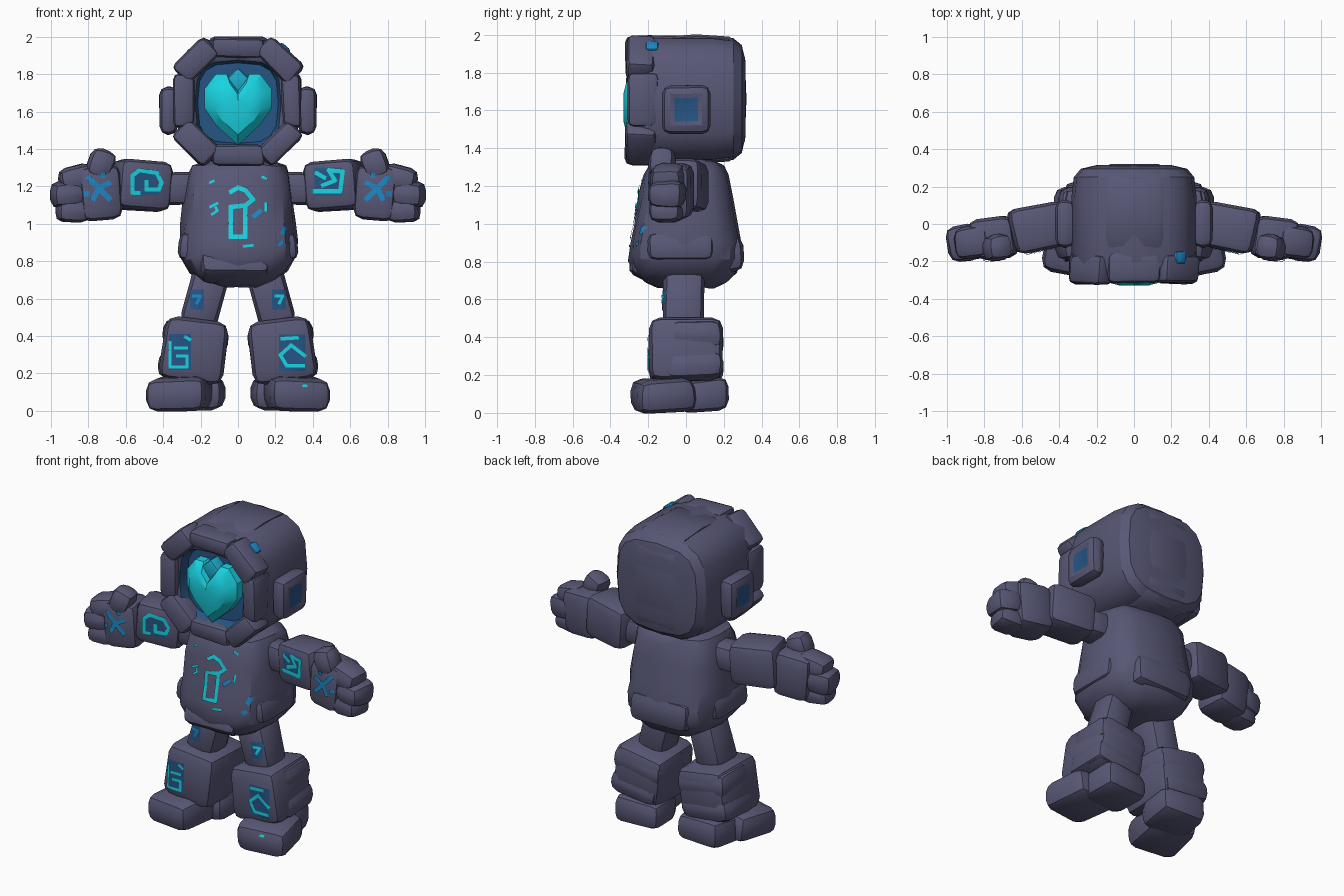
import bpy, bmesh, math, random
from mathutils import Vector, Matrix, Euler
from mathutils.bvhtree import BVHTree

random.seed(4)
cube = bpy.data.objects.get("Cube")
if cube:
    bpy.data.objects.remove(cube, do_unlink=True)


def material(name, rgb):
    mat = bpy.data.materials.new(name)
    mat.use_nodes = True
    color = (*rgb, 1.0)
    mat.diffuse_color = color
    shader = mat.node_tree.nodes["Principled BSDF"]
    shader.inputs["Base Color"].default_value = color
    shader.inputs["Roughness"].default_value = 0.8
    return mat


STONE = material("slate stone", (0.097, 0.096, 0.18))
CYAN = material("glowing cyan", (0.01, 0.65, 0.76))
SKY = material("sky blue", (0.012, 0.42, 0.62))
BLUE = material("bright blue", (0.012, 0.24, 0.55))
DEEP = material("deep blue", (0.02, 0.09, 0.23))

made, surfaces = [], []


def finish(name, bm, mats, solid=True):
    """Turn a bmesh into an object and remember solid parts for projecting."""
    if solid:
        bmesh.ops.recalc_face_normals(bm, faces=bm.faces[:])
        surfaces.append(BVHTree.FromBMesh(bm))
    mesh = bpy.data.meshes.new(name)
    bm.to_mesh(mesh)
    bm.free()
    for mat in mats:
        mesh.materials.append(mat)
    obj = bpy.data.objects.new(name, mesh)
    bpy.context.scene.collection.objects.link(obj)
    made.append(obj)


def chip(rough):
    return Vector([random.uniform(-rough, rough) for _ in range(3)])


def block_mesh(center, size, turn=(0, 0, 0), bevel=0.045, rough=0.01):
    """Chipped stone block with softened edges."""
    bm = bmesh.new()
    bmesh.ops.create_cube(bm, size=1)
    place = Matrix.Translation(center) @ Euler([math.radians(a) for a in turn]).to_matrix().to_4x4()
    for v in bm.verts:
        corner = Vector([c * s for c, s in zip(v.co, size)])
        v.co = place @ (corner + chip(rough))
    bm.normal_update()
    bmesh.ops.bevel(bm, geom=bm.edges[:], offset=bevel, segments=2, profile=0.5, affect='EDGES')
    return bm


def block(name, *args, mat=STONE, **kw):
    finish(name, block_mesh(*args, **kw), [mat])


def mirror_pair(name, bm, mats=(STONE,)):
    for side, sign in (("left", 1), ("right", -1)):
        copy = bm.copy()
        for v in copy.verts:
            v.co.x *= sign
        finish(f"{side}_{name}", copy, mats)
    bm.free()


def pair(name, *args, **kw):
    mirror_pair(name, block_mesh(*args, **kw))


def loft(name, rings, mats=(STONE,), bands=None, rough=0.0):
    """Skin closed rings; bands gives the material of start cap, strips, end cap."""
    bm = bmesh.new()
    loops = [[bm.verts.new(p + chip(rough)) for p in points] for points in rings]
    bands = bands or [0] * (len(rings) + 1)
    bm.faces.new(loops[0]).material_index = bands[0]
    for i, (a, b) in enumerate(zip(loops, loops[1:])):
        for j in range(len(a)):
            k = (j + 1) % len(a)
            bm.faces.new((a[j], a[k], b[k], b[j])).material_index = bands[i + 1]
    bm.faces.new(loops[-1]).material_index = bands[-1]
    finish(name, bm, mats)


def ring(center, u, v, ru, rv, power=3.2, count=16):
    """Rounded-square section in the plane of axes u and v."""
    def bulge(t):
        return math.copysign(abs(t) ** (2 / power), t)
    return [Vector(center) + Vector(u) * (ru * bulge(math.cos(a))) + Vector(v) * (rv * bulge(math.sin(a)))
            for a in (2 * math.pi * i / count for i in range(count))]


X, Y, Z = (1, 0, 0), (0, 1, 0), (0, 0, 1)

# Head: shell with a recessed blue face opening
shell = [(-0.21, 0.215, 1.645), (-0.27, 0.23, 1.645), (-0.285, 0.25, 1.65), (-0.285, 0.31, 1.66),
         (-0.2, 0.335, 1.66), (0.14, 0.335, 1.66), (0.25, 0.322, 1.66), (0.295, 0.285, 1.66), (0.315, 0.2, 1.66)]
loft("head_shell", [ring((0, y, z), X, Z, r, r) for y, r, z in shell],
     (STONE, DEEP), [1, 1] + [0] * 8)
band = [(-0.15, 0.965), (-0.125, 1), (0.13, 1), (0.155, 0.965)]
loft("head_center_band", [ring((x, 0.055, 1.66), Y, Z, 0.265 * s, 0.342 * s, 4.5) for x, s in band])

# Eight chipped stones framing the face
for i in range(8):
    a = i * math.pi / 4
    corner = i % 2
    r = 0.315 if corner else 0.287
    block(f"face_frame_{i + 1}", (r * math.cos(a), -0.23 - 0.01 * corner, 1.655 + r * math.sin(a)),
          (0.13 if corner else 0.105, 0.16, 0.24 if corner else 0.28),
          (0, -45 * i, 0), bevel=0.033)

# Faceted heart and the crystal filling its notch
half = [(0, 1.72), (0.06, 1.8), (0.12, 1.8), (0.18, 1.72), (0.18, 1.62), (0.12, 1.53), (0, 1.42)]
outline = half + [(-x, z) for x, z in half[-2:0:-1]]
loft("face_heart", [[Vector((x * s, y, 1.62 + (z - 1.62) * s)) for x, z in outline]
                    for s, y in ((1, -0.2), (1, -0.265), (0.72, -0.315), (0.4, -0.33))], (CYAN,))
block("heart_crystal", (0, -0.24, 1.762), (0.105, 0.09, 0.105), (0, 45, 0), bevel=0.015, rough=0, mat=SKY)
block("head_gem", (0.245, -0.18, 1.935), (0.075, 0.07, 0.04), (0, 40, 0), bevel=0.018, rough=0, mat=BLUE)

# Ear blocks with an inset blue panel
ear = block_mesh((0.37, 0, 1.605), (0.1, 0.25, 0.26), bevel=0.045, rough=0.006)
panel = max(ear.faces, key=lambda f: f.calc_center_median().x)
bmesh.ops.inset_region(ear, faces=[panel], thickness=0.03, depth=-0.008)
panel.material_index = 1
mirror_pair("ear", ear, (STONE, DEEP))

# Torso: wide at the belly, with a few loose stones
torso = [(0.665, 0.12, 0.15), (0.69, 0.19, 0.22), (0.74, 0.26, 0.275), (0.81, 0.31, 0.3), (0.9, 0.315, 0.295),
         (1.0, 0.305, 0.275), (1.15, 0.29, 0.25), (1.26, 0.275, 0.23), (1.31, 0.25, 0.2), (1.34, 0.16, 0.13)]
loft("torso", [ring((0, 0, z), X, Y, rx, ry, 3) for z, rx, ry in torso], rough=0.008)
pair("hip_stone", (0.25, -0.03, 0.88), (0.14, 0.36, 0.15), (0, -8, 0))
block("belly_stone", (-0.02, -0.2, 0.77), (0.36, 0.18, 0.14), (-25, 0, 3))
block("back_stone", (0, 0.205, 0.84), (0.42, 0.19, 0.19), (4, 0, 0), bevel=0.06)

# Arms
pair("upper_arm", (0.31, 0, 1.19), (0.24, 0.175, 0.17), (0, 0, -4), bevel=0.05)
pair("forearm", (0.51, -0.02, 1.205), (0.3, 0.25, 0.265), (0, -3, -10), bevel=0.05)
pair("palm", (0.745, -0.075, 1.165), (0.24, 0.22, 0.29), (0, 5, -8), bevel=0.055)
pair("thumb", (0.735, -0.125, 1.325), (0.14, 0.14, 0.155), (0, -20, -8), bevel=0.05)
pair("top_finger", (0.865, -0.1, 1.245), (0.19, 0.17, 0.14), (0, 12, -8), bevel=0.05)
pair("middle_finger", (0.912, -0.105, 1.155), (0.17, 0.2, 0.14), (0, 5, -8), bevel=0.05)
pair("lower_finger", (0.88, -0.105, 1.07), (0.18, 0.18, 0.12), (0, -5, -8), bevel=0.045)

# Legs
pair("thigh", (0.18, -0.01, 0.6), (0.2, 0.22, 0.34), (0, -14, 0), bevel=0.06)
pair("shin", (0.235, 0, 0.325), (0.34, 0.385, 0.335), (0, -8, 0), bevel=0.06)
for i, height in enumerate((0.24, 0.4)):
    pair(f"calf_band_{i + 1}", (0.3 - 0.18 * height, 0.045, height), (0.345, 0.3, 0.15), (0, -8, 0), bevel=0.055)
pair("toe", (0.315, -0.12, 0.09), (0.32, 0.31, 0.18), (3, 0, 10), bevel=0.06)
pair("heel", (0.23, 0.085, 0.095), (0.3, 0.27, 0.17), (4, 0, 5), bevel=0.055)


def paint(name, strokes, width, mat, lift):
    """Flat ribbons in x and z, laid onto the nearest front surface."""
    bm = bmesh.new()

    def drop(p):
        hits = [t.ray_cast(Vector((p.x, -2, p.y)), Vector(Y))[0] for t in surfaces]
        y = min((h.y for h in hits if h is not None), default=2)
        return bm.verts.new((p.x, y - lift, p.y))

    for stroke in strokes:
        for a, b in zip(stroke, stroke[1:]):
            a, b = Vector(a), Vector(b)
            along = (b - a).normalized() * width
            across = Vector((-along.y, along.x)) / 2
            a, b = a - along * 0.3, b + along * 0.3
            n, m = (max(1, math.ceil(d / 0.015)) for d in ((b - a).length, width))
            grid = [[drop(a.lerp(b, i / n) + across * (2 * j / m - 1)) for j in range(m + 1)]
                    for i in range(n + 1)]
            for i in range(n):
                for j in range(m):
                    quad = (grid[i][j], grid[i + 1][j], grid[i + 1][j + 1], grid[i][j + 1])
                    depths = [v.co.y for v in quad]
                    if max(depths) - min(depths) < 0.04 and max(depths) < 1:
                        face = bm.faces.new(quad)
                        face.normal_update()
                        if face.normal.y > 0:
                            face.normal_flip()
    bmesh.ops.delete(bm, geom=[v for v in bm.verts if not v.link_faces], context='VERTS')
    finish(name, bm, [mat], solid=False)


def glyph(name, cx, cz, cell, strokes, mat=CYAN, width=0.022, back=None):
    """Rune drawn on a small cell grid, with an optional deep blue backing."""
    if back:
        w, h = back
        paint(name + "_backing", [[(cx, cz - h / 2), (cx, cz + h / 2)]], w, DEEP, 0.004)
    paint(name, [[(cx + x * cell, cz + z * cell) for x, z in s] for s in strokes], width, mat, 0.008)


# Chest rune and scattered marks
glyph("chest_rune", 0, 1.05, 0.04, [[(1, 1.2), (-1, 1), (-1, -3), (1, -3), (1, 1.2), (2, 2), (1, 3.2), (0, 3.6), (-1, 3)]],
      width=0.024)
glyph("chest_marks", 0, 1.05, 0.05, [[(-3, 0.8), (-2.2, 1.2)], [(-2.8, 0), (-2.2, 0.4), (-2.4, 0.8)],
                                     [(3, 0.4), (3, 1.2)], [(0.6, -3.4), (1.6, -3.3)], [(-3, 3.4), (-2.6, 3.6)],
                                     [(2.6, 4), (3.1, 3.8)]], width=0.014)
glyph("chest_blue_marks", 0, 1.05, 0.05, [[(1.7, -0.2), (2.4, 0.4)], [(4.8, -2), (5, -1.4)],
                                          [(4.4, -3.2), (4.7, -3)]], BLUE, 0.024)

# Limb runes
arch = [[(-2, -1.5), (-2, 1), (-1, 1.8), (1.5, 1.4), (2.2, 0), (1.8, -1), (0, -1), (0, 0.2)], [(-2, -1.5), (-1, -1.5)]]
zigzag = [[(-2.4, -1.5), (1.8, -1.5), (2.2, 1.6), (0, 1.8), (1, 0.2), (-1, -0.6)], [(-2, 1.4), (-0.6, 0.6)]]
glyph("right_forearm_rune", -0.49, 1.22, 0.037, arch, back=(0.13, 0.06))
glyph("left_forearm_rune", 0.485, 1.225, 0.034, zigzag, back=(0.15, 0.06))
glyph("right_shin_rune", -0.31, 0.315, 0.027,
      [[(-2, 2), (-2, -3), (1.4, -3), (1.4, -0.8), (-0.6, -0.8)], [(-1, 0.8), (1.4, 0.8)], [(1, 3), (2, 2.4)]],
      width=0.017, back=(0.12, 0.12))
glyph("left_shin_rune", 0.29, 0.31, 0.029,
      [[(-2.2, -0.4), (-0.2, 1.4), (2.4, -0.6)], [(-2.2, -0.4), (-1, -2.4), (2.2, -2.4)], [(-2, 2.6), (1, 2.8)]],
      width=0.019, back=(0.14, 0.11))
star = [[(-2, -2), (2, 2)], [(-2, 1), (0, 0), (1, -2)], [(-1, 2.4), (-0.6, 2.4)], [(2, -1), (2.4, -1)]]
for side, sign in (("left", 1), ("right", -1)):
    mirrored = [[(x * sign, z) for x, z in s] for s in star]
    glyph(side + "_palm_rune", sign * 0.745, 1.19, 0.029, mirrored, BLUE, 0.028)
    glyph(side + "_thigh_rune", sign * 0.22, 0.595, 0.02, [[(-1, 1), (1, 1), (0, -1)]],
          CYAN if sign > 0 else BLUE, 0.016, back=(0.075, 0.06))
glyph("left_toe_mark", 0.36, 0.135, 0.02, [[(-0.5, 0), (0.5, 0)]], width=0.014)

# Smooth shading that keeps chipped edges sharp
bpy.ops.object.select_all(action='DESELECT')
for obj in made:
    obj.select_set(True)
bpy.context.view_layer.objects.active = made[0]
bpy.ops.object.shade_smooth_by_angle(angle=math.radians(32))
